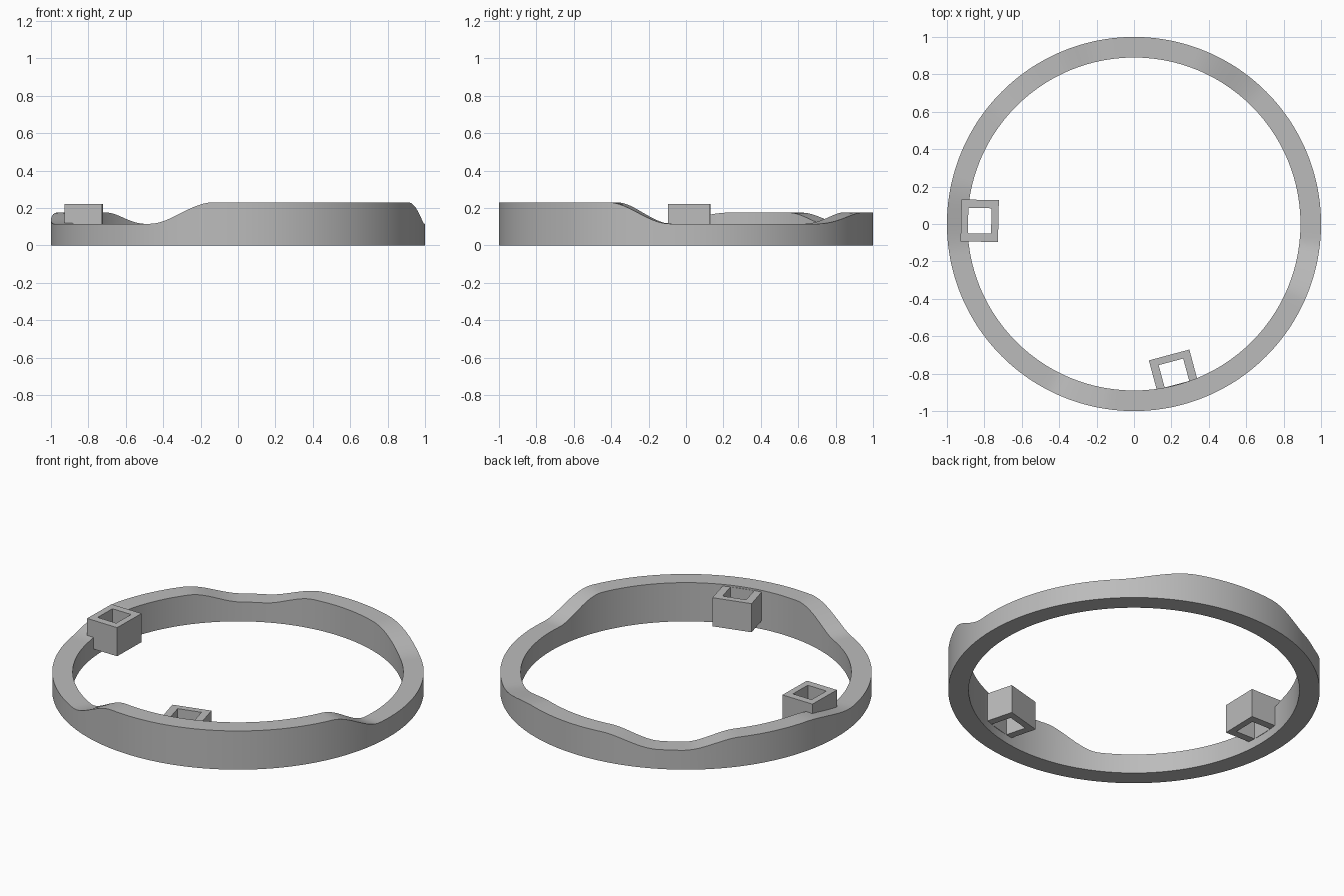
import bpy, bmesh, math
from mathutils import Matrix

cube = bpy.data.objects.get("Cube")
if cube:
    bpy.data.objects.remove(cube, do_unlink=True)

grey = bpy.data.materials.new("plain grey")
grey.use_nodes = True
grey.diffuse_color = (0.5, 0.5, 0.5, 1)
grey.node_tree.nodes["Principled BSDF"].inputs["Base Color"].default_value = (0.5, 0.5, 0.5, 1)

OUTER, INNER, LOW = 1.0, 0.89, 0.115
# Raised stretches of the rim: low start, top start, top end, low end (degrees), height
HUMPS = [(45, 70, 98, 116, 0.175),
         (124, 142, 165, 190, 0.175),
         (242, 262.5, 335.5, 355, 0.23)]


def smooth(t):
    t = max(0.0, min(1.0, t))
    return t * t * (3 - 2 * t)


def rim_height(deg):
    z = LOW
    for a, b, c, d, top in HUMPS:
        z += (top - LOW) * smooth((deg - a) / (b - a)) * smooth((d - deg) / (d - c))
    return z


def add_object(name, bm):
    bmesh.ops.recalc_face_normals(bm, faces=bm.faces)
    mesh = bpy.data.meshes.new(name)
    bm.to_mesh(mesh)
    bm.free()
    mesh.materials.append(grey)
    obj = bpy.data.objects.new(name, mesh)
    bpy.context.collection.objects.link(obj)
    return obj


def loft(sections):
    """Join four-point sections into a closed loop."""
    bm = bmesh.new()
    loops = [[bm.verts.new(p) for p in s] for s in sections]
    for i, cur in enumerate(loops):
        nxt = loops[(i + 1) % len(loops)]
        for k in range(4):
            m = (k + 1) % 4
            bm.faces.new((cur[k], cur[m], nxt[m], nxt[k]))
    return bm


# Wavy-topped ring
sections = []
for i in range(240):
    deg = i * 1.5
    c, s = math.cos(math.radians(deg)), math.sin(math.radians(deg))
    z = rim_height(deg)
    sections.append([(r * c, r * s, h) for r, h in
                     ((OUTER, 0), (OUTER, z), (INNER, z), (INNER, 0))])
ring = add_object("ring", loft(sections))
bpy.context.view_layer.objects.active = ring
ring.select_set(True)
bpy.ops.object.shade_smooth_by_angle(angle=math.radians(35))
ring.select_set(False)


# Square open sockets on the inside of the ring
def socket(name, deg):
    z0, z1 = 0.05, 0.22
    corners = []
    for sx, sy in ((1, 1), (-1, 1), (-1, -1), (1, -1)):
        ox, oy, ix, iy = sx * 0.1, sy * 0.112, sx * 0.062, sy * 0.068
        corners.append([(ox, oy, z0), (ox, oy, z1), (ix, iy, z1), (ix, iy, z0)])
    bm = loft(corners)
    bm.transform(Matrix.Rotation(math.radians(deg), 4, 'Z') @ Matrix.Translation((0.825, 0, 0)))
    add_object(name, bm)


socket("right_socket", 178.8)
socket("front_socket", -75)
